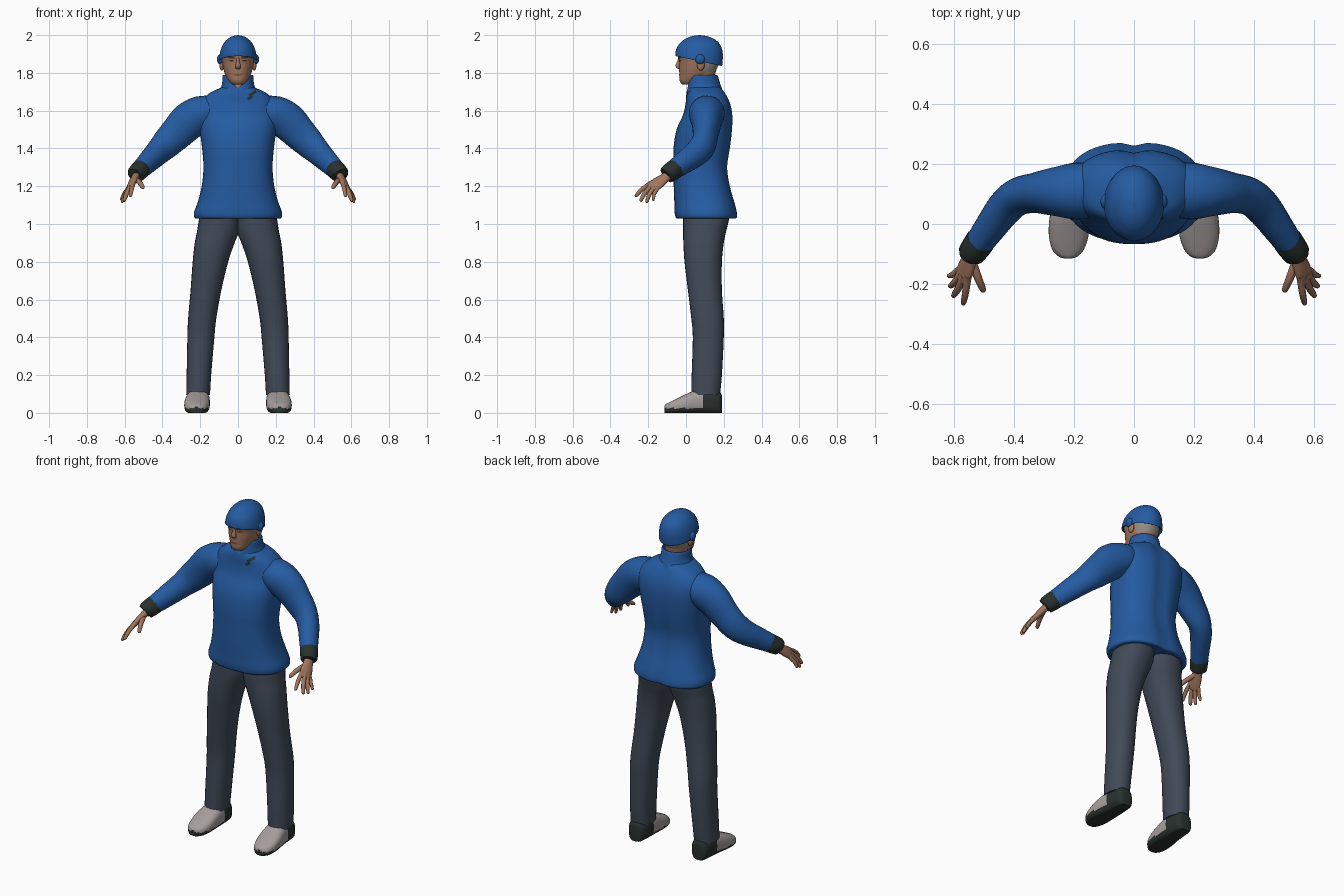
import bpy, bmesh, math
from mathutils import Vector
from mathutils.bvhtree import BVHTree


def material(name, rgb):
    m = bpy.data.materials.new(name)
    m.diffuse_color = (*rgb, 1)
    return m


BLUE = material("jacket blue", (0.018, 0.105, 0.36))
SLATE = material("trouser slate", (0.052, 0.068, 0.098))
SKIN = material("skin", (0.36, 0.18, 0.11))
HAIR = material("grey hair", (0.31, 0.27, 0.23))
PALE = material("shoe grey", (0.38, 0.34, 0.33))
DARK = material("dark trim", (0.022, 0.03, 0.027))
BROWN = material("brow brown", (0.07, 0.035, 0.025))
LIPS = material("lips", (0.22, 0.085, 0.06))


def finish(name, bm, mats, mirror=False, rule=None):
    """Turn a bmesh into an object, with optional colour rule and mirroring."""
    bmesh.ops.recalc_face_normals(bm, faces=bm.faces)
    if rule:
        for f in bm.faces:
            f.material_index = rule(f.calc_center_median())
    me = bpy.data.meshes.new(name)
    bm.to_mesh(me)
    bm.free()
    for m in mats:
        me.materials.append(m)
    ob = bpy.data.objects.new(name, me)
    bpy.context.collection.objects.link(ob)
    if mirror:
        ob.modifiers.new("Mirror", 'MIRROR').use_mirror_merge = False
    return ob


def smooth_path(keys, steps):
    """Catmull-Rom interpolation of (x, y, z, r1, r2) keys."""
    k = [Vector(p) for p in keys]
    out = []
    for i in range(len(k) - 1):
        a, b, c, d = k[max(i - 1, 0)], k[i], k[i + 1], k[min(i + 2, len(k) - 1)]
        for s in range(steps):
            t = s / steps
            out.append(0.5 * (2 * b + (c - a) * t + (2 * a - 5 * b + 4 * c - d) * t * t
                              + (3 * b - a - 3 * c + d) * t ** 3))
    return out + [k[-1]]


def loft(name, keys, mats, axis=None, side=None, n=24, steps=4, power=2.0,
         bend=None, mirror=False, rule=None):
    """Skin superellipse rings; axis fixes the ring plane, else it follows the path."""
    rings = smooth_path(keys, steps)
    bm = bmesh.new()
    loops = []
    for i, r in enumerate(rings):
        c = Vector(r[:3])
        if axis == 'z':
            u, v = Vector((1, 0, 0)), Vector((0, 1, 0))
        elif axis == 'y':
            u, v = Vector((1, 0, 0)), Vector((0, 0, 1))
        else:
            t = Vector(rings[min(i + 1, len(rings) - 1)][:3]) - Vector(rings[max(i - 1, 0)][:3])
            t.normalize()
            s = Vector(side) if side else t.cross(Vector((0, 0, 1)))
            u = (s - t * s.dot(t)).normalized()
            v = u.cross(t)
        loop = []
        for j in range(n):
            a = 2 * math.pi * j / n
            ca, sa = math.cos(a), math.sin(a)
            p = c + u * (max(r[3], 0.0005) * math.copysign(abs(ca) ** (2 / power), ca)) \
                  + v * (max(r[4], 0.0005) * math.copysign(abs(sa) ** (2 / power), sa))
            loop.append(bm.verts.new(bend(p) if bend else p))
        loops.append(loop)
    for a, b in zip(loops, loops[1:]):
        for j in range(n):
            bm.faces.new((a[j], a[(j + 1) % n], b[(j + 1) % n], b[j]))
    bm.faces.new(loops[0])
    bm.faces.new(loops[-1])
    return finish(name, bm, mats, mirror, rule)


def span(rows):
    """Rows of (z, half width, y front, y back) to loft keys."""
    return [(0, (f + b) / 2, z, w, (b - f) / 2) for z, w, f, b in rows]


def ball(name, centre, size, mat, mirror=False):
    bm = bmesh.new()
    bmesh.ops.create_uvsphere(bm, u_segments=16, v_segments=10, radius=1)
    for v in bm.verts:
        v.co = Vector(centre) + Vector(a * b for a, b in zip(v.co, size))
    return finish(name, bm, [mat], mirror)


def plate(name, target, x, z, w, h, tilt, mat, mirror=False, taper=0.5):
    """Thin patch laid on the front of the target surface."""
    tree = BVHTree.FromPolygons([v.co for v in target.data.vertices],
                                [p.vertices for p in target.data.polygons])
    bm = bmesh.new()
    grid = []
    for i in range(9):
        row = []
        for j in range(4):
            a = (i / 8 - 0.5) * w
            b = (j / 3 - 0.5) * h * (1 - taper * (2 * i / 8 - 1) ** 2)
            px = x + a * math.cos(tilt) - b * math.sin(tilt)
            pz = z + a * math.sin(tilt) + b * math.cos(tilt)
            hit = tree.ray_cast(Vector((px, -1, pz)), Vector((0, 1, 0)))[0]
            row.append(bm.verts.new((px, (hit.y if hit else 0) - 0.003, pz)))
        grid.append(row)
    for i in range(8):
        for j in range(3):
            bm.faces.new((grid[i][j], grid[i + 1][j], grid[i + 1][j + 1], grid[i][j + 1]))
    return finish(name, bm, [mat], mirror)


# Jacket body, with a soft groove down the back
def spine(p):
    if p.y > 0.1:
        p.y -= 0.012 * math.exp(-(p.x / 0.03) ** 2)
    return p


jacket = loft("jacket_body", span([
    (1.035, 0.19, -0.02, 0.235), (1.03, 0.226, -0.05, 0.268), (1.06, 0.233, -0.06, 0.272),
    (1.12, 0.212, -0.062, 0.258), (1.2, 0.192, -0.065, 0.236), (1.3, 0.183, -0.066, 0.222),
    (1.4, 0.19, -0.066, 0.236), (1.5, 0.203, -0.05, 0.247), (1.58, 0.208, -0.015, 0.248),
    (1.64, 0.2, -0.002, 0.236), (1.69, 0.155, 0.002, 0.212), (1.72, 0.095, 0.01, 0.19),
    (1.735, 0.06, 0.03, 0.16)]),
    [BLUE], axis='z', n=48, power=2.4, bend=spine)


# Collar, dipped open at the throat
def throat(p):
    if p.y < 0.09:
        p.z -= 0.075 * max(0, 1 - abs(p.x) / 0.06)
    return p


loft("collar", span([(1.69, 0.105, 0.0, 0.2), (1.74, 0.085, 0.0, 0.182), (1.784, 0.082, 0.01, 0.168),
                     (1.78, 0.074, 0.018, 0.16), (1.72, 0.07, 0.022, 0.156)]),
     [BLUE], axis='z', n=40, bend=throat)
plate("collar_tab_upper", jacket, 0.078, 1.692, 0.045, 0.016, 0.6, DARK, taper=0)
plate("collar_tab_lower", jacket, 0.064, 1.668, 0.03, 0.016, 0.6, DARK, taper=0)

# Sleeves and cuffs
loft("sleeves", [(0.10, 0.115, 1.61, 0.085, 0.07), (0.19, 0.11, 1.585, 0.095, 0.095),
                 (0.26, 0.108, 1.545, 0.082, 0.1), (0.325, 0.104, 1.48, 0.068, 0.09),
                 (0.385, 0.092, 1.42, 0.063, 0.08), (0.43, 0.055, 1.375, 0.06, 0.07),
                 (0.48, -0.012, 1.325, 0.053, 0.06), (0.525, -0.075, 1.28, 0.046, 0.05)],
     [BLUE], mirror=True)
loft("cuffs", [(0.51, -0.053, 1.296, 0.044, 0.048), (0.512, -0.056, 1.293, 0.05, 0.053),
               (0.543, -0.1, 1.262, 0.046, 0.048), (0.544, -0.102, 1.26, 0.034, 0.036)],
     [DARK], steps=2, mirror=True)

# Hands
SPREAD = (0.033, 0.04, -0.035)
loft("palms", [(0.532, -0.08, 1.27, 0.026, 0.021), (0.545, -0.11, 1.245, 0.028, 0.02),
               (0.56, -0.147, 1.218, 0.036, 0.018), (0.574, -0.182, 1.192, 0.036, 0.013),
               (0.578, -0.192, 1.185, 0.026, 0.006)], [SKIN], side=SPREAD, n=16, mirror=True)
for label, base, tip, r in [
        ("index", (0.556, -0.19, 1.212), (0.57, -0.27, 1.145), 0.0115),
        ("middle", (0.572, -0.185, 1.198), (0.604, -0.243, 1.12), 0.012),
        ("ring", (0.582, -0.172, 1.187), (0.615, -0.21, 1.113), 0.0115),
        ("little", (0.589, -0.155, 1.18), (0.62, -0.175, 1.125), 0.01),
        ("thumb", (0.54, -0.125, 1.237), (0.5, -0.228, 1.19), 0.0135)]:
    a, b = Vector(base), Vector(tip)
    back = a - (b - a) * 0.2
    mid = (a + b) / 2 + Vector((0, -0.004, 0.005))
    loft(label + "_fingers", [(*back, r, r), (*a, r * 1.05, r * 1.05), (*mid, r, r),
                              (*a.lerp(b, 0.92), r * 0.75, r * 0.75), (*b, 0.002, 0.002)],
         [SKIN], n=10, steps=3, mirror=True)

# Trousers
loft("trouser_legs", [((i + o) / 2, (f + b) / 2, z, (o - i) / 2, (b - f) / 2) for z, i, o, f, b in [
    (0.095, 0.148, 0.274, 0.028, 0.18), (0.2, 0.142, 0.272, 0.03, 0.19),
    (0.4, 0.125, 0.268, 0.036, 0.2), (0.5, 0.115, 0.264, 0.028, 0.2),
    (0.65, 0.088, 0.251, 0.01, 0.19), (0.8, 0.052, 0.24, -0.008, 0.19),
    (0.9, 0.018, 0.229, -0.014, 0.2), (0.96, -0.005, 0.217, -0.015, 0.212),
    (1.03, -0.012, 0.205, -0.015, 0.228), (1.1, -0.012, 0.18, -0.01, 0.22)]],
    [SLATE], axis='z', n=28, power=2.2, mirror=True)


# Shoes: pale upper, dark sole and heel
def flat_sole(p):
    p.z = max(p.z, 0.0)
    return p


loft("shoes", [(x, y, top / 2 - 0.004, w, top / 2 + 0.004) for y, x, w, top in [
    (-0.115, 0.22, 0.012, 0.035), (-0.108, 0.22, 0.032, 0.045), (-0.085, 0.22, 0.053, 0.058),
    (-0.04, 0.218, 0.066, 0.08), (0.01, 0.216, 0.067, 0.104), (0.06, 0.212, 0.063, 0.122),
    (0.12, 0.21, 0.058, 0.122), (0.17, 0.21, 0.05, 0.115), (0.187, 0.21, 0.036, 0.1),
    (0.191, 0.21, 0.015, 0.08)]],
    [PALE, DARK], axis='y', n=32, power=2.6, bend=flat_sole, mirror=True,
    rule=lambda c: int(c.z < 0.024 or c.y > 0.085))

# Neck and head with hair showing behind the ears
loft("neck", span([(1.66, 0.066, 0.01, 0.15), (1.72, 0.062, 0.012, 0.148), (1.76, 0.062, 0.02, 0.15),
                   (1.82, 0.066, 0.03, 0.16)]), [SKIN], axis='z')
head = loft("head", span([
    (1.738, 0.02, -0.01, 0.03), (1.742, 0.034, -0.024, 0.05), (1.76, 0.05, -0.034, 0.085),
    (1.785, 0.065, -0.035, 0.14), (1.82, 0.077, -0.036, 0.163), (1.86, 0.084, -0.036, 0.175),
    (1.9, 0.087, -0.042, 0.178), (1.95, 0.07, -0.02, 0.16), (1.98, 0.03, 0.03, 0.11)]),
    [SKIN, HAIR], axis='z', n=40, power=2.15,
    rule=lambda c: int(c.y > 0.1 and c.z > 1.79))
ball("ears", (0.086, 0.078, 1.842), (0.012, 0.02, 0.03), SKIN, True)

# Face
loft("nose", [(0, -0.03, 1.882, 0.008, 0.01), (0, -0.036, 1.86, 0.009, 0.012),
              (0, -0.042, 1.838, 0.014, 0.014), (0, -0.036, 1.824, 0.013, 0.011),
              (0, -0.03, 1.82, 0.004, 0.004)], [SKIN], axis='z', n=14)
plate("eyebrows", head, 0.036, 1.881, 0.042, 0.01, 0.16, BROWN, True)
plate("eyes", head, 0.034, 1.864, 0.028, 0.009, 0.0, BROWN, True, 0.8)
plate("mouth", head, 0, 1.79, 0.052, 0.011, 0, LIPS, taper=0.8)


# Knitted cap with a rim sloping down to the back, bulging over the ears
def slope(p):
    k = max(0, min(1, (1.96 - p.z) / 0.1))
    p.z += k * -0.22 * (p.y - 0.07)
    return p


loft("cap", span([(1.872, 0.088, -0.04, 0.178), (1.862, 0.1, -0.055, 0.19), (1.885, 0.099, -0.056, 0.194),
                  (1.92, 0.092, -0.05, 0.194), (1.95, 0.08, -0.036, 0.182), (1.975, 0.06, -0.012, 0.156),
                  (1.993, 0.033, 0.025, 0.118), (2.0, 0.002, 0.068, 0.072)]),
     [BLUE], axis='z', n=40, bend=slope)
ball("cap_ear_bulges", (0.094, 0.075, 1.872), (0.018, 0.026, 0.026), BLUE, True)

# Smooth shading everywhere, keeping sharp edges
for ob in bpy.context.collection.objects:
    ob.select_set(True)
    bpy.context.view_layer.objects.active = ob
bpy.ops.object.shade_smooth_by_angle(angle=math.radians(50))
